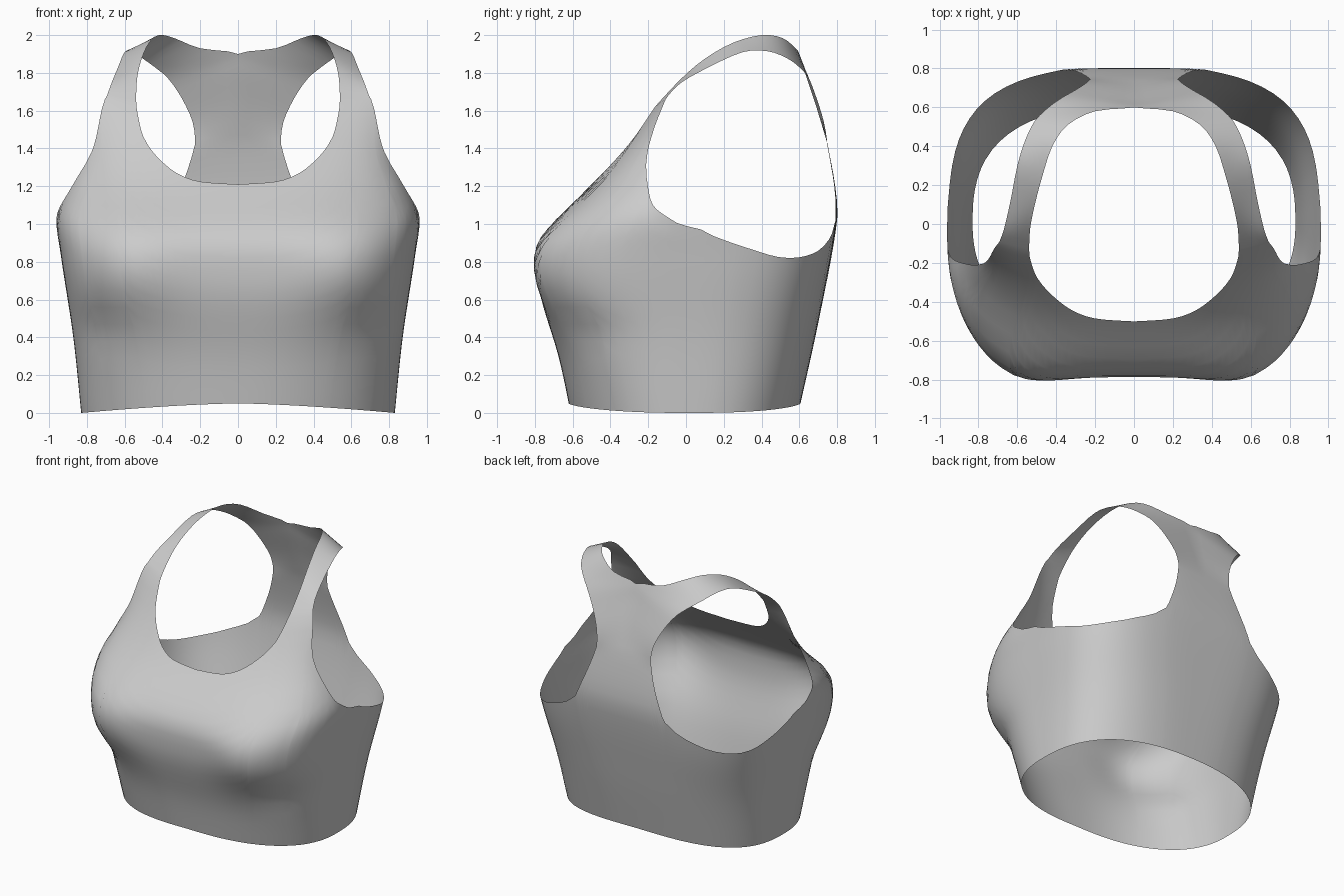
import bpy, bmesh
from math import sin, cos, radians, exp
from mathutils import Vector

cube = bpy.data.objects.get("Cube")
if cube:
    bpy.data.objects.remove(cube, do_unlink=True)


def spline(points, t):
    """Catmull-Rom position along a list of vectors, t in 0..1."""
    pos = t * (len(points) - 1)
    i = min(int(pos), len(points) - 2)
    u = pos - i
    p1, p2 = points[i], points[i + 1]
    p0, p3 = points[max(i - 1, 0)], points[min(i + 2, len(points) - 1)]
    m1, m2 = (p2 - p0) / 2, (p3 - p1) / 2
    a = 2 * u**3 - 3 * u**2
    return p1 * (a + 1) + m1 * (u**3 - 2 * u**2 + u) - p2 * a + m2 * (u**3 - u**2)


def profile(table, z):
    """Smooth value at z from (position, value) pairs."""
    z = min(max(z, table[0][0]), table[-1][0])
    slope = [(table[min(i + 1, len(table) - 1)][1] - table[max(i - 1, 0)][1]) /
             (table[min(i + 1, len(table) - 1)][0] - table[max(i - 1, 0)][0])
             for i in range(len(table))]
    for i in range(len(table) - 1):
        (z1, v1), (z2, v2) = table[i], table[i + 1]
        if z <= z2:
            h = z2 - z1
            u = (z - z1) / h
            a = 2 * u**3 - 3 * u**2
            return (v1 * (a + 1) - v2 * a + slope[i] * h * (u**3 - 2 * u**2 + u)
                    + slope[i + 1] * h * (u**3 - u**2))


# Half width, front depth and back depth of the torso by height
WIDTH = [(0, .83), (.4, .872), (.85, .94), (1.05, .96), (1.2, .9), (1.38, .835), (1.6, .82), (1.7, .8)]
FRONT = [(0, .61), (.3, .675), (.6, .765), (.75, .785), (.9, .775), (1, .71), (1.2, .51), (1.4, .345), (1.6, .2), (1.7, .13)]
BACK = [(0, .595), (.5, .705), (1.02, .8), (1.2, .79), (1.42, .75)]
# Squareness of the cross-section by height
FRONT_SQUARE = [(0, 2.25), (.4, 2.6), (.75, 3.1), (1.2, 2.9), (1.7, 2.9)]
BACK_SQUARE = [(0, 2.7), (.4, 3), (.85, 3.5), (1.42, 3.5)]

# Upper edges of the body: (angle from the side, height)
NECKLINE = [(-90, 1.21), (-81, 1.235), (-71, 1.32), (-61, 1.46), (-57, 1.62)]
STRAP_FOOT = [(-57, 1.62), (-35, 1.66)]
ARMHOLE = [(-35, 1.66), (-31.5, 1.52), (-26, 1.38), (-15, 1.2), (-9, 1.1), (-3, 1.035), (0, .99), (3, .935),
           (11, .88), (27, .825), (45, .83), (64, .89), (79, 1.02), (82, 1.22), (84, 1.42)]
RACER_FOOT = [(84, 1.42), (90, 1.42)]
ACROSS = 5
ROWS = 18


def torso(angle, z):
    a = radians(angle)
    power = 2 / profile(FRONT_SQUARE if angle < 0 else BACK_SQUARE, z)
    c, s = max(cos(a), 0) ** power, abs(sin(a)) ** power
    if abs(angle) == 90:
        c = 0
    x = profile(WIDTH, z) * c
    if angle >= 0:
        return Vector((x, profile(BACK, z) * s, z))
    y = -profile(FRONT, z) * s
    # Cup fullness and the hollow beneath it, fading out towards the side
    fade = min(1, s * 2)
    y -= fade * .07 * exp(-((x - .62) / .27) ** 2 - ((z - .77) / .25) ** 2)
    y += fade * .025 * exp(-((x - .74) / .14) ** 2 - ((z - .45) / .1) ** 2)
    return Vector((x, y, z))


bm = bmesh.new()


def add_grid(lines):
    grid = [[bm.verts.new(p) for p in line] for line in lines]
    for a, b in zip(grid, grid[1:]):
        for j in range(len(a) - 1):
            bm.faces.new((a[j], b[j], b[j + 1], a[j + 1]))


# Body: vertical columns from the hem to the neckline and armhole edges
columns = []


def add_columns(edge, per_step):
    """Columns under one edge; returns the index of the first."""
    start = len(columns)
    for (a1, _), (a2, _) in zip(edge, edge[1:]):
        for k in range(per_step):
            angle = a1 + (a2 - a1) * k / per_step
            add_column(angle, profile(edge, angle))
    return start


def add_column(angle, top):
    hem = .05 * (1 - max(cos(radians(angle)), 0) ** 1.3)
    columns.append([torso(angle, hem + (top - hem) * r / ROWS) for r in range(ROWS + 1)])


add_columns(NECKLINE, 4)
front = add_columns(STRAP_FOOT, ACROSS)
add_columns(ARMHOLE, 3)
back = add_columns(RACER_FOOT, ACROSS)
add_column(*RACER_FOOT[-1])
add_grid(columns)
tops = [c[-1] for c in columns]

# Racer back and strap: one band between an inner and an outer edge
INNER = [(0, .75, 1.42), (0, .69, 1.62), (0, .63, 1.8), (0, .6, 1.9), (.2, .58, 1.93), (.34, .51, 1.985),
         (.42, .4, 2), (.47, .25, 1.96), (.51, .1, 1.875), (.535, -.03, 1.765), (.54, -.165, 1.62)]
OUTER = [(.225, .75, 1.42), (.24, .73, 1.54), (.3, .69, 1.67), (.37, .65, 1.77), (.44, .6, 1.83), (.51, .53, 1.88),
         (.56, .43, 1.915), (.6, .3, 1.91), (.635, .12, 1.83), (.67, -.03, 1.745), (.7, -.11, 1.66)]
inner, outer = [[Vector(p) for p in path] for path in (INNER, OUTER)]
steps = 30
band = []
for r in range(steps + 1):
    a, b = spline(inner, r / steps), spline(outer, r / steps)
    a.x = max(a.x, 0)
    band.append([a.lerp(b, c / ACROSS) for c in range(ACROSS + 1)])
band[0] = tops[back:back + ACROSS + 1][::-1]
band[-1] = tops[front:front + ACROSS + 1]
add_grid(band)

bmesh.ops.remove_doubles(bm, verts=bm.verts, dist=.0005)
mesh = bpy.data.meshes.new("sports_top")
bm.to_mesh(mesh)
bm.free()
top = bpy.data.objects.new("sports_top", mesh)
bpy.context.collection.objects.link(top)

# Left half mirrored to the right
mirror = top.modifiers.new("mirror", 'MIRROR')
mirror.use_clip = True
mirror.merge_threshold = .001

# Plain grey fabric
fabric = bpy.data.materials.new("grey_fabric")
fabric.use_nodes = True
colour = (.6, .6, .6, 1)
fabric.diffuse_color = colour
fabric.node_tree.nodes["Principled BSDF"].inputs["Base Color"].default_value = colour
mesh.materials.append(fabric)

bpy.context.view_layer.objects.active = top
top.select_set(True)
bpy.ops.object.shade_smooth_by_angle(angle=radians(60))
